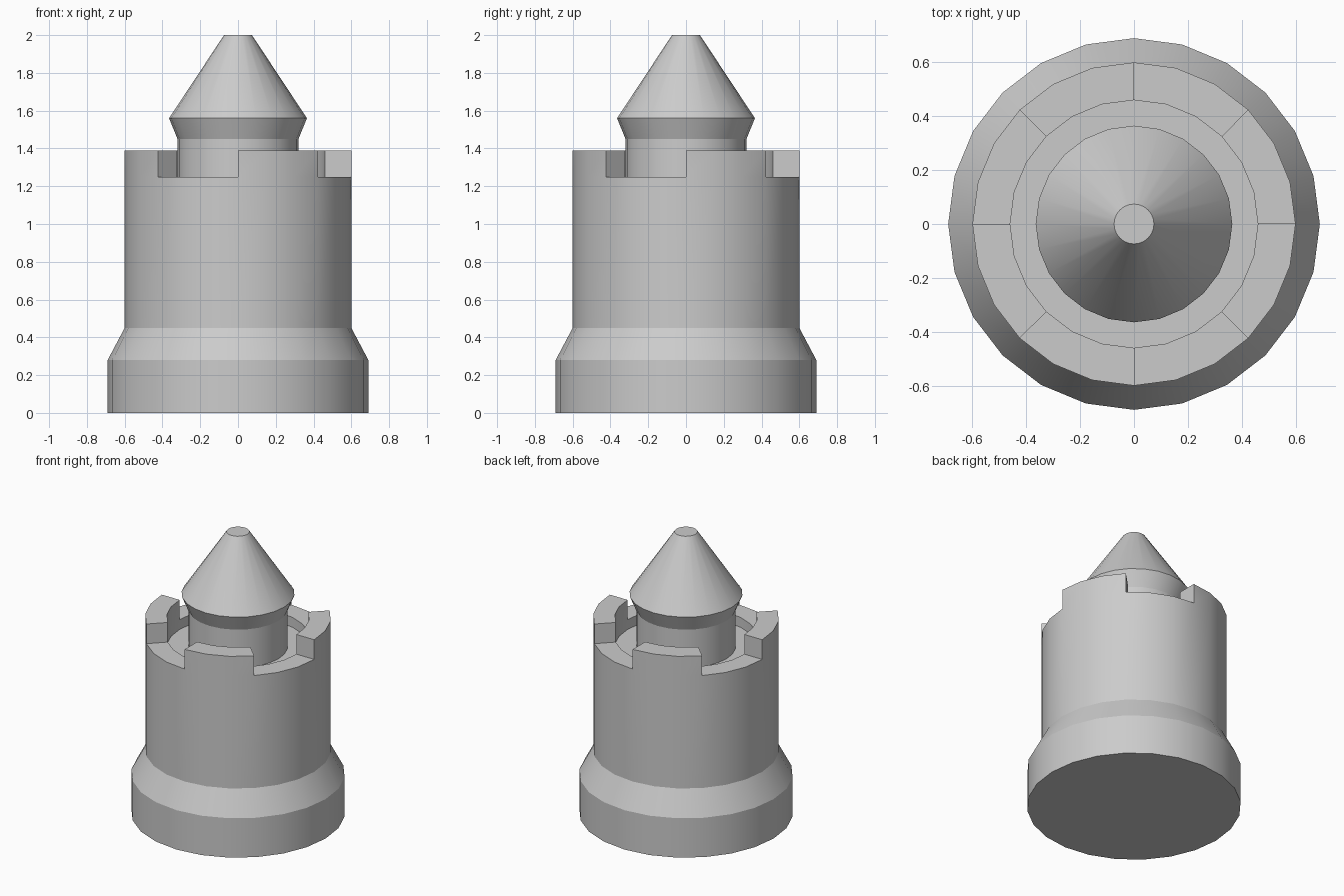
import bpy, bmesh
from math import cos, sin, pi, radians

if "Cube" in bpy.data.objects:
    bpy.data.objects.remove(bpy.data.objects["Cube"])

SIDES = 24


def lathe(profile):
    """Spin (radius, z) points into a closed capped bmesh; returns it and the face rows."""
    bm = bmesh.new()
    rings = [[bm.verts.new((r * cos(2 * pi * i / SIDES), r * sin(2 * pi * i / SIDES), z))
              for i in range(SIDES)] for r, z in profile]
    rows = []
    for a, b in zip(rings, rings[1:]):
        rows.append([bm.faces.new((a[i], a[(i + 1) % SIDES], b[(i + 1) % SIDES], b[i]))
                     for i in range(SIDES)])
    bm.faces.new(rings[0][::-1])
    bm.faces.new(rings[-1])
    return bm, rows


def finish(bm, name):
    bmesh.ops.recalc_face_normals(bm, faces=bm.faces[:])
    mesh = bpy.data.meshes.new(name)
    bm.to_mesh(mesh)
    bm.free()
    obj = bpy.data.objects.new(name, mesh)
    bpy.context.collection.objects.link(obj)
    bpy.ops.object.select_all(action='DESELECT')
    obj.select_set(True)
    bpy.context.view_layer.objects.active = obj
    bpy.ops.object.shade_smooth_by_angle(angle=radians(20))


# Tower body: flared base, straight wall, rim and recessed floor
RIM_Z, TOP_Z, FLOOR_Z = 1.25, 1.39, 1.18
bm, rows = lathe([(0.69, 0), (0.69, 0.28), (0.60, 0.45), (0.60, RIM_Z),
                  (0.46, RIM_Z), (0.46, FLOOR_Z)])

# Battlements: raise every other 45-degree section of the rim
raised = [f for i, f in enumerate(rows[3]) if (i // 3) % 2 == 0]
new = bmesh.ops.extrude_face_region(bm, geom=raised)["geom"]
bmesh.ops.delete(bm, geom=[f for f in raised if f.is_valid], context='FACES_ONLY')
bmesh.ops.translate(bm, vec=(0, 0, TOP_Z - RIM_Z),
                    verts=[g for g in new if isinstance(g, bmesh.types.BMVert)])
finish(bm, "tower_body")

# Central shaft with overhanging pointed roof
bm, _ = lathe([(0.32, FLOOR_Z - 0.02), (0.32, 1.45), (0.365, 1.56), (0.074, 2.0)])
finish(bm, "spire")
